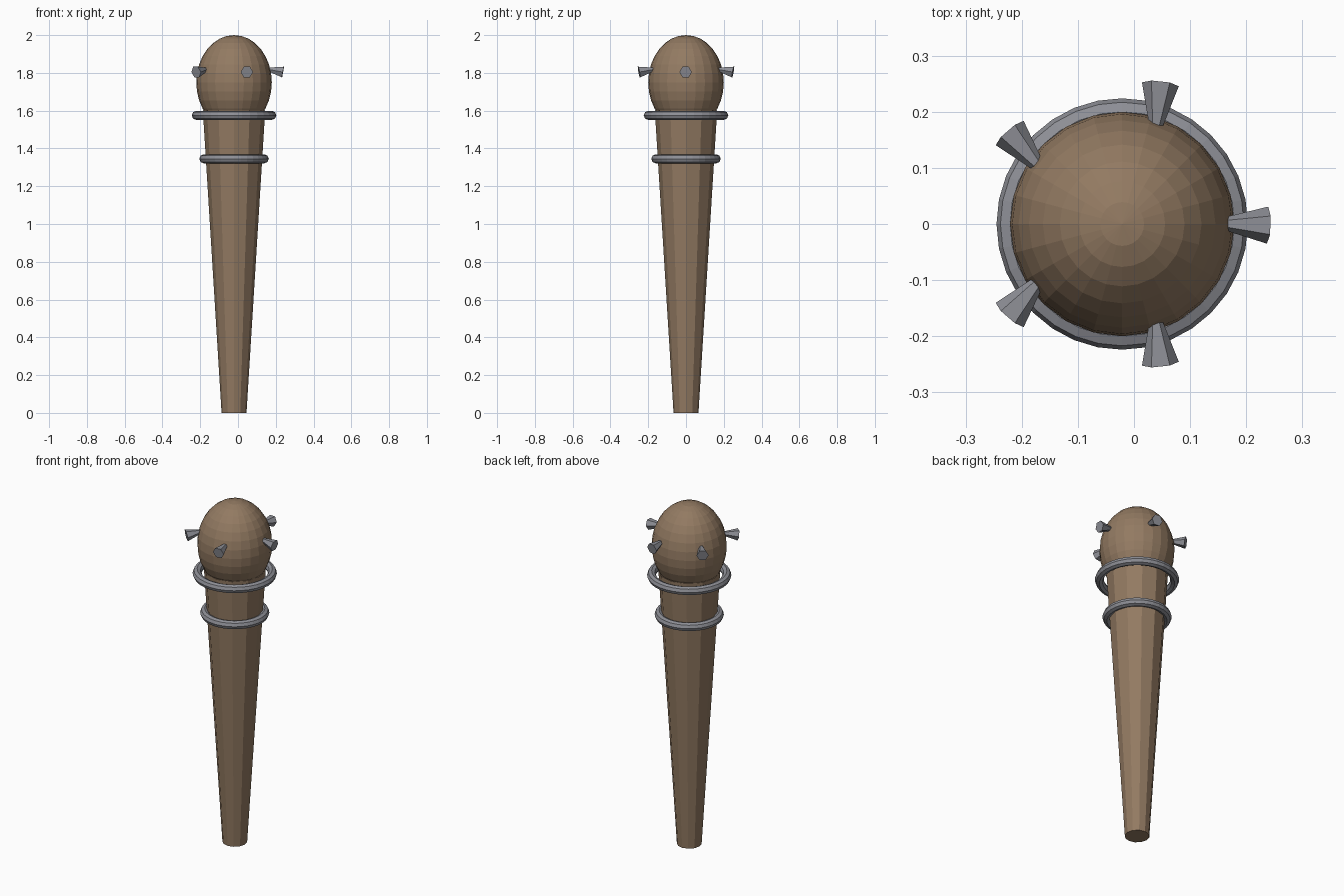
import bpy, bmesh, math
from mathutils import Matrix, Vector

if "Cube" in bpy.data.objects:
    bpy.data.objects.remove(bpy.data.objects["Cube"])

CX = -0.021  # axis of the club


def material(name, rgb):
    m = bpy.data.materials.new(name)
    m.diffuse_color = (*rgb, 1)
    m.use_nodes = True
    m.node_tree.nodes["Principled BSDF"].inputs["Base Color"].default_value = m.diffuse_color
    return m


WOOD = material("brown wood", (0.29, 0.195, 0.122))
METAL = material("grey metal", (0.27, 0.275, 0.305))


def finish(name, bm, mat):
    bmesh.ops.recalc_face_normals(bm, faces=bm.faces[:])
    me = bpy.data.meshes.new(name)
    bm.to_mesh(me)
    bm.free()
    me.materials.append(mat)
    ob = bpy.data.objects.new(name, me)
    bpy.context.collection.objects.link(ob)
    return ob


# Tapered shaft
bm = bmesh.new()
bmesh.ops.create_cone(bm, cap_ends=True, segments=12, radius1=0.066, radius2=0.165,
                      depth=1.6, matrix=Matrix.Translation((CX, 0, 0.8)))
finish("shaft", bm, WOOD)

# Egg-shaped head
bm = bmesh.new()
bmesh.ops.create_uvsphere(bm, u_segments=24, v_segments=16, radius=1,
                          matrix=Matrix.Translation((CX, 0, 1.75)) @ Matrix.Diagonal((0.2, 0.2, 0.25, 1)))
finish("head", bm, WOOD)

# Two loose metal rings
for name, z, major in (("upper_ring", 1.575, 0.2), ("lower_ring", 1.345, 0.16)):
    bpy.ops.mesh.primitive_torus_add(major_segments=32, minor_segments=8, major_radius=major,
                                     minor_radius=0.024, location=(CX, 0, z))
    ob = bpy.context.object
    ob.name = name
    ob.data.materials.append(METAL)

# Six-sided studs, points buried in the head, each leaning a little off radial
for i, lean in enumerate((-2, 84, 131, 229, 276)):
    a, b, drop = math.radians(72 * i), math.radians(lean), math.radians(-10)
    axis = Vector((math.cos(b) * math.cos(drop), math.sin(b) * math.cos(drop), math.sin(drop)))
    side = Vector((-math.sin(b), math.cos(b), 0))
    up = axis.cross(side)
    mid = Vector((CX + 0.2 * math.cos(a), 0.2 * math.sin(a), 1.815))
    bm = bmesh.new()
    tip = bm.verts.new(mid - axis * 0.06)
    rim = [bm.verts.new(mid + axis * 0.06 + 0.033 * (side * math.cos(t) + up * math.sin(t)))
           for t in (k * math.pi / 3 for k in range(6))]
    bm.faces.new(rim)
    for k in range(6):
        bm.faces.new((tip, rim[k], rim[(k + 1) % 6]))
    finish(f"stud_{i + 1}", bm, METAL)
